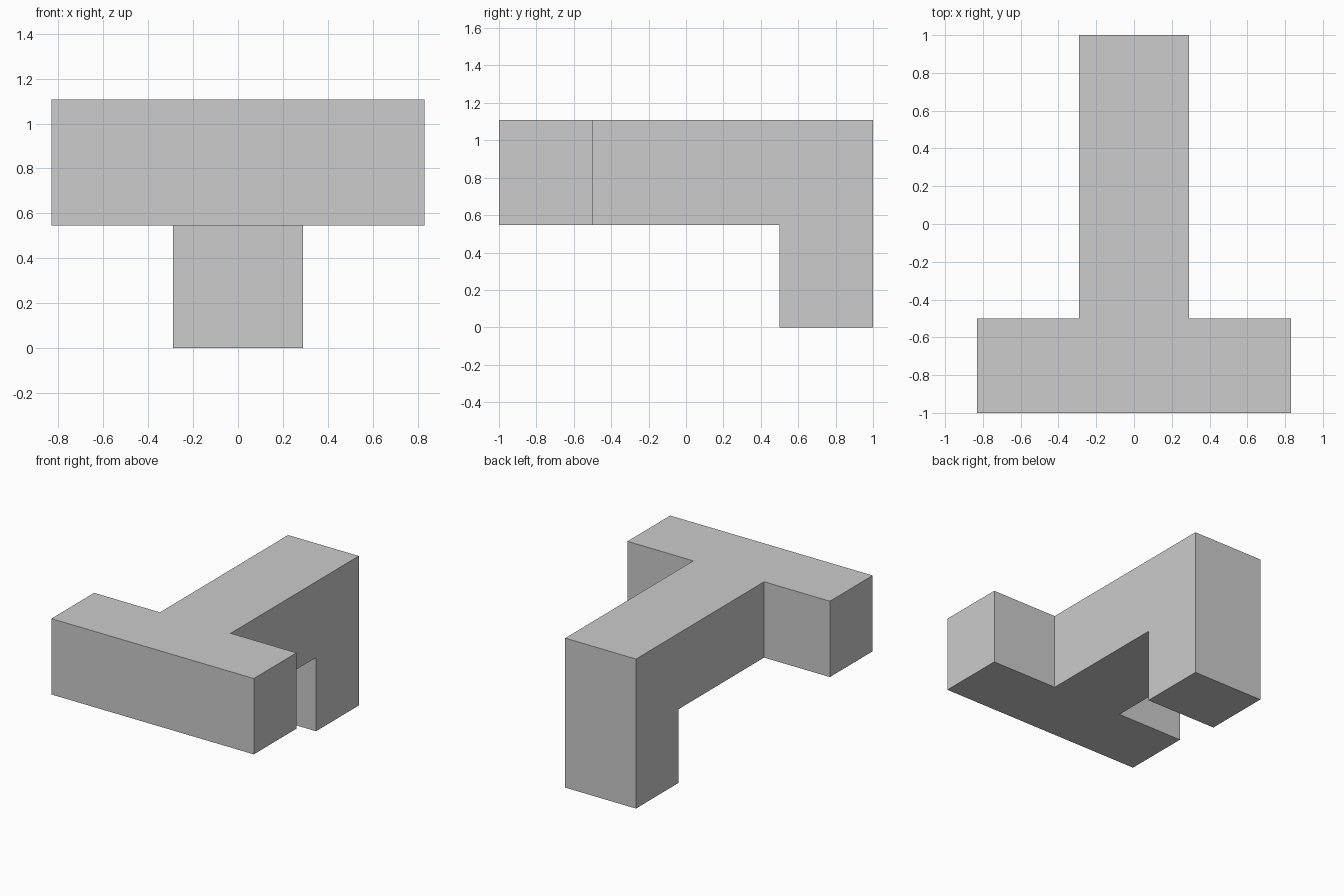
import bpy
import bmesh
import math

cube = bpy.data.objects.get("Cube")
if cube:
    bpy.data.objects.remove(cube, do_unlink=True)

BAR_X, STEM_X = 0.83, 0.29           # half widths of crossbar and stem
FRONT, BAR_BACK, LEG_FRONT, BACK = -1.0, -0.5, 0.5, 1.0
UNDER, TOP = 0.546, 1.108

# Single grey finish
grey = bpy.data.materials.new("light_grey")
grey.use_nodes = True
colour = (0.604, 0.604, 0.604, 1)
grey.diffuse_color = colour
grey.node_tree.nodes["Principled BSDF"].inputs["Base Color"].default_value = colour

# T-shaped underside, with a separate face where the leg joins
bm = bmesh.new()
half = [(BAR_X, FRONT), (BAR_X, BAR_BACK), (STEM_X, BAR_BACK), (STEM_X, LEG_FRONT)]
outline = half + [(-x, y) for x, y in reversed(half)]
verts = [bm.verts.new((x, y, UNDER)) for x, y in outline]
tee = bm.faces.new(verts)
back = [bm.verts.new((x, BACK, UNDER)) for x in (STEM_X, -STEM_X)]
foot = bm.faces.new([verts[3], *back, verts[4]])


def pull(faces, height, keep):
    """Extrude faces vertically, optionally leaving the originals in place."""
    result = bmesh.ops.extrude_face_region(bm, geom=faces, use_keep_orig=keep)
    moved = [g for g in result["geom"] if isinstance(g, bmesh.types.BMVert)]
    bmesh.ops.translate(bm, verts=moved, vec=(0, 0, height))


# Raise the T slab, then drop the rear leg to the ground
pull([tee, foot], TOP - UNDER, True)
pull([foot], -UNDER, False)
if foot.is_valid:
    bm.faces.remove(foot)

# Merge coplanar faces into clean flat sides
bmesh.ops.dissolve_limit(bm, angle_limit=math.radians(1),
                         verts=bm.verts[:], edges=bm.edges[:])
bmesh.ops.recalc_face_normals(bm, faces=bm.faces[:])

mesh = bpy.data.meshes.new("t_block_with_leg")
bm.to_mesh(mesh)
bm.free()
mesh.materials.append(grey)
block = bpy.data.objects.new("t_block_with_leg", mesh)
bpy.context.collection.objects.link(block)
